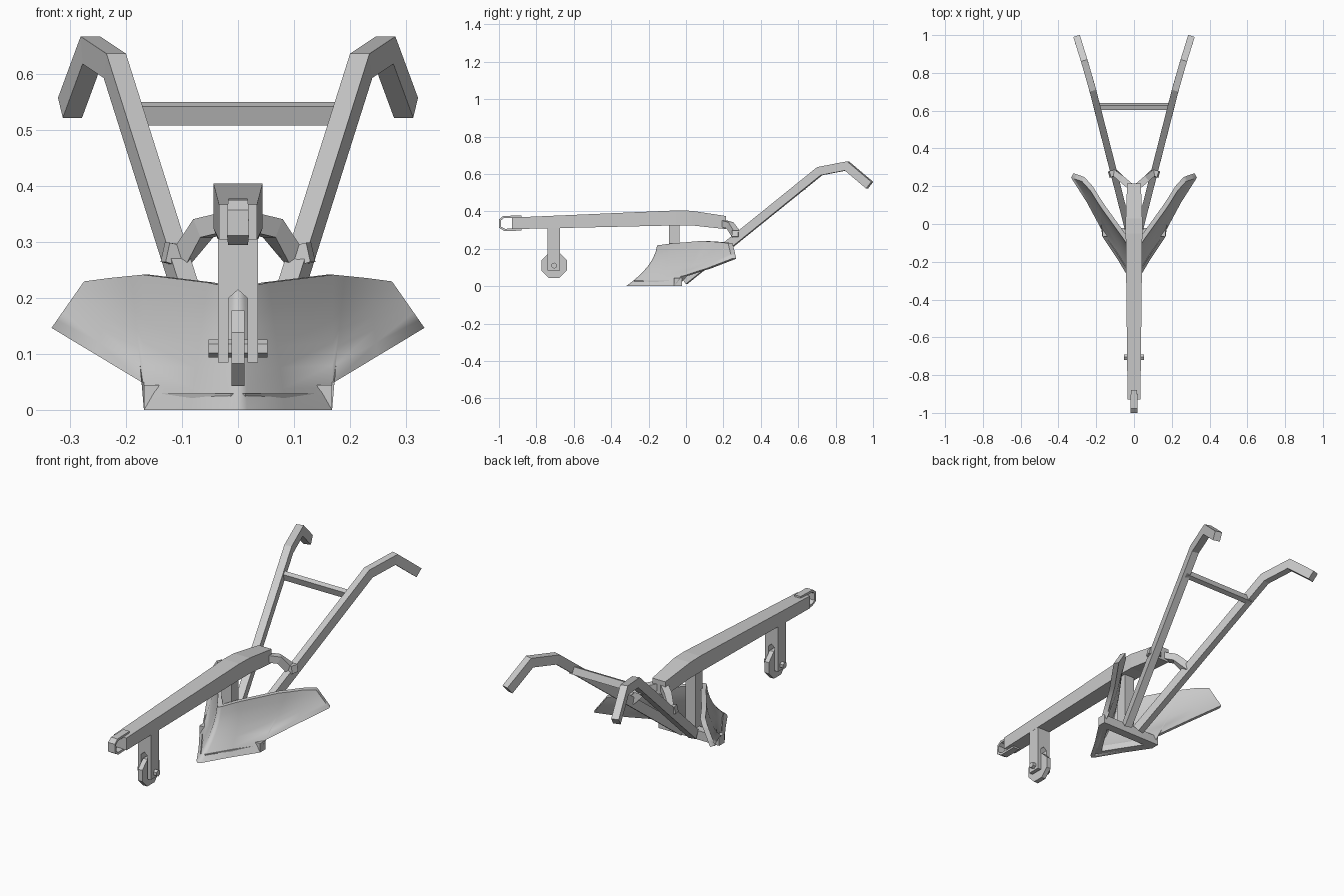
import bpy, bmesh, math
from mathutils import Vector, Matrix

cube = bpy.data.objects.get("Cube")
if cube:
    bpy.data.objects.remove(cube, do_unlink=True)

metal = bpy.data.materials.new("plain_grey")
metal.use_nodes = True
grey = (0.6, 0.6, 0.6, 1)
metal.diffuse_color = grey
metal.node_tree.nodes["Principled BSDF"].inputs["Base Color"].default_value = grey


def finish(name, bm):
    bmesh.ops.recalc_face_normals(bm, faces=bm.faces)
    mesh = bpy.data.meshes.new(name)
    bm.to_mesh(mesh)
    bm.free()
    mesh.materials.append(metal)
    obj = bpy.data.objects.new(name, mesh)
    bpy.context.collection.objects.link(obj)
    return obj


def loft(name, rings):
    """Skin a row of equal closed rings and cap both ends."""
    bm = bmesh.new()
    loops = [[bm.verts.new(p) for p in ring] for ring in rings]
    count = len(loops[0])
    for a, b in zip(loops, loops[1:]):
        for i in range(count):
            j = (i + 1) % count
            bm.faces.new((a[i], a[j], b[j], b[i]))
    bm.faces.new(loops[0])
    bm.faces.new(loops[-1])
    return finish(name, bm)


def bar(name, path, width, height, up=(0, 0, 1)):
    """Sweep a rectangle along a path with mitred corners."""
    pts = [Vector(p) for p in path]
    dirs = [(b - a).normalized() for a, b in zip(pts, pts[1:])]
    rings = []
    for i, p in enumerate(pts):
        before, after = dirs[max(i - 1, 0)], dirs[min(i, len(dirs) - 1)]
        t = (before + after).normalized()
        side = t.cross(Vector(up)).normalized()
        top = side.cross(t)
        w, h = side * width / 2, top * height / 2 / max(t.dot(before), 0.5)
        rings.append([p - w - h, p + w - h, p + w + h, p - w + h])
    return loft(name, rings)


def box(name, low, high):
    xs, ys, zs = zip(low, high)
    return loft(name, [[(x, ys[0], zs[0]), (x, ys[1], zs[0]),
                        (x, ys[1], zs[1]), (x, ys[0], zs[1])] for x in xs])


def disc(name, radius, half, sides, y, z):
    """Faceted cylinder lying along x."""
    step = math.tau / sides
    return loft(name, [[(x, y + radius * math.cos((i + 0.5) * step),
                         z + radius * math.sin((i + 0.5) * step))
                        for i in range(sides)] for x in (-half, half)])


# Main beam: stations of y, underside, top and half width
stations = [(-0.93, 0.305, 0.367, 0.034), (-0.05, 0.325, 0.405, 0.044),
            (0.03, 0.325, 0.403, 0.044), (0.215, 0.305, 0.375, 0.036)]
loft("beam", [[(-w, y, lo), (w, y, lo), (w, y, hi), (-w, y, hi)]
              for y, lo, hi, w in stations])

# Hitch strap wrapped round the beam tip
bar("hitch_strap", [(0, -0.88, 0.372), (0, -0.975, 0.37), (0, -0.994, 0.355),
                    (0, -0.994, 0.315), (0, -0.97, 0.301), (0, -0.88, 0.303)],
    0.012, 0.034, up=(1, 0, 0))

# Wheel fork with a pointed slot
half_fork = [(0.036, 0.33), (0.036, 0.085), (0.017, 0.085), (0.017, 0.2)]
outline = half_fork + [(0, 0.215)] + [(-x, z) for x, z in reversed(half_fork)]
loft("wheel_fork", [[(x, y, z) for x, z in outline] for y in (-0.74, -0.675)])
disc("front_wheel", 0.073, 0.012, 8, -0.705, 0.111)
disc("wheel_axle", 0.016, 0.053, 6, -0.705, 0.11)

# Leg joining the beam to the share
box("leg", (-0.028, -0.09, 0.02), (0.028, -0.035, 0.34))

# Mouldboards: bottom point, top point and hollow for each column
columns = [((0, -0.32, 0), (0, -0.155, 0.217), 0.035),
           ((0.016, -0.306, 0), (0.012, -0.148, 0.219), 0.035),
           ((0.085, -0.19, 0), (0.055, -0.08, 0.228), 0.03),
           ((0.168, -0.065, 0), (0.17, 0.08, 0.242), 0.02),
           ((0.172, -0.03, 0.05), (0.19, 0.11, 0.24), 0.018),
           ((0.25, 0.115, 0.097), (0.23, 0.175, 0.236), 0.012),
           ((0.333, 0.245, 0.147), (0.275, 0.225, 0.23), 0)]
rows = 6
bm = bmesh.new()
front, back = [], []
for low, high, hollow in columns:
    low, high = Vector(low), Vector(high)
    line = []
    for r in range(rows + 1):
        t = r / rows
        line.append(low.lerp(high, t) + Vector((0, 4 * hollow * t * (1 - t), 0)))
    thick = Vector((-min(low.x, 0.012), 0.024, 0))
    front.append([bm.verts.new(p) for p in line])
    back.append([bm.verts.new(p + thick) for p in line])
for c in range(len(columns) - 1):
    for r in range(rows):
        for grid in (front, back):
            bm.faces.new((grid[c][r], grid[c + 1][r],
                          grid[c + 1][r + 1], grid[c][r + 1]))
    for r in (0, rows):
        bm.faces.new((front[c][r], front[c + 1][r], back[c + 1][r], back[c][r]))
for r in range(rows):
    bm.faces.new((front[-1][r], front[-1][r + 1], back[-1][r + 1], back[-1][r]))
twin = bmesh.ops.duplicate(bm, geom=bm.verts[:] + bm.edges[:] + bm.faces[:])
bmesh.ops.scale(bm, vec=(-1, 1, 1),
                verts=[g for g in twin["geom"] if isinstance(g, bmesh.types.BMVert)])
bmesh.ops.remove_doubles(bm, verts=bm.verts, dist=0.0005)
mouldboards = finish("mouldboards", bm)
bpy.ops.object.select_all(action='DESELECT')
mouldboards.select_set(True)
bpy.context.view_layer.objects.active = mouldboards
bpy.ops.object.shade_smooth_by_angle(angle=math.radians(60))

# Triangular sole frame under the mouldboards
box("sole_rear_bar", (-0.168, -0.065, 0), (0.168, -0.022, 0.045))

# Paired parts
for side, s in (("left", 1), ("right", -1)):
    bar(side + "_sole_bar", [(0, -0.27, 0.015), (s * 0.145, -0.045, 0.015)], 0.03, 0.03)
    bar(side + "_handle", [(s * 0.035, -0.01, 0.03), (s * 0.22, 0.715, 0.615),
                           (s * 0.262, 0.86, 0.643), (s * 0.3, 0.982, 0.54)],
        0.036, 0.046)
    bar(side + "_brace", [(s * 0.02, 0.2, 0.335), (s * 0.062, 0.235, 0.325),
                          (s * 0.1, 0.27, 0.275), (s * 0.13, 0.262, 0.282)],
        0.035, 0.035)

# Crossbar between the handles
bar("handle_crossbar", [(-0.2, 0.622, 0.529), (0.2, 0.622, 0.529)],
    0.024, 0.036, up=(0, -0.35, 1))
